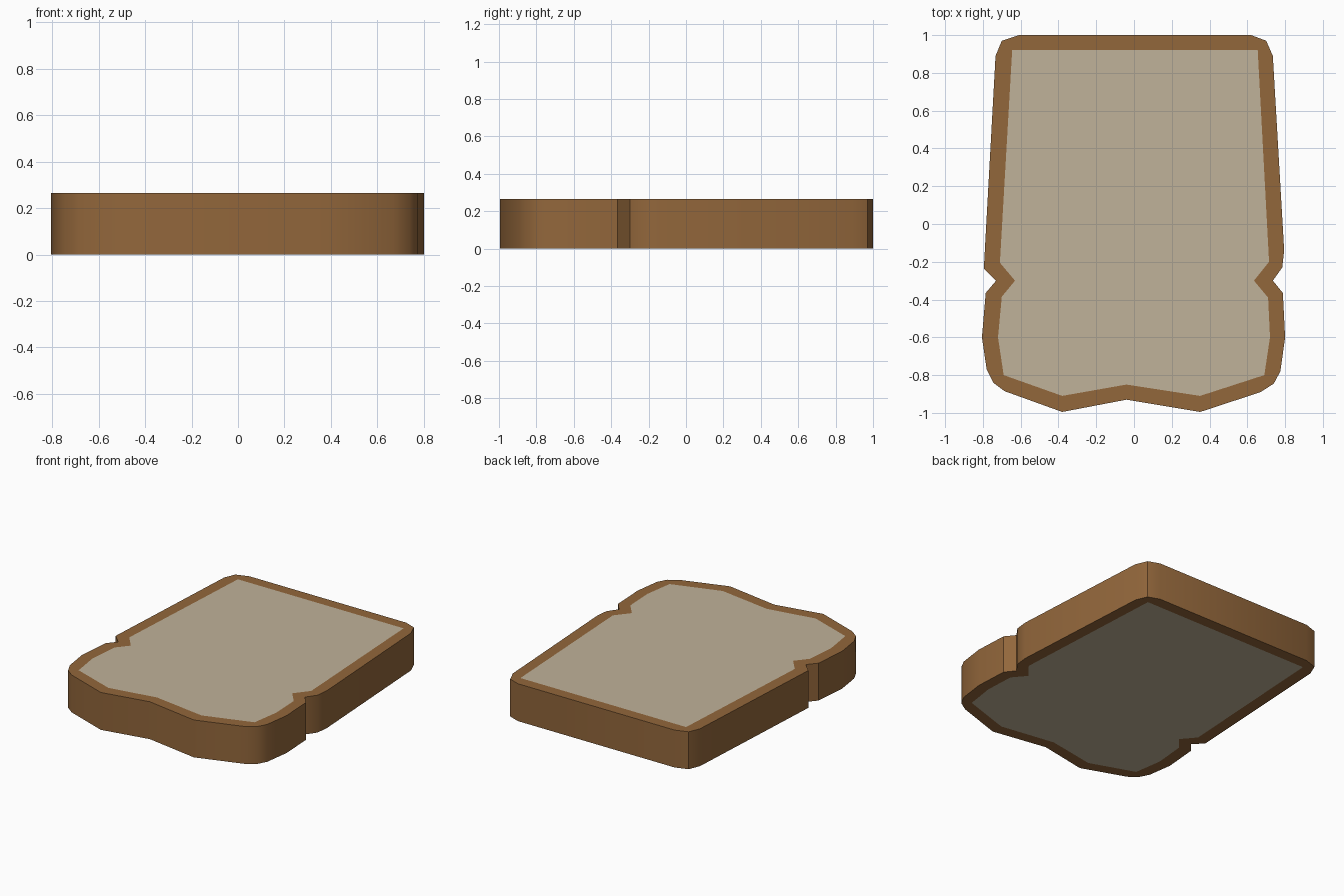
import bpy, bmesh
from mathutils import Vector
from mathutils.geometry import tessellate_polygon

if "Cube" in bpy.data.objects:
    bpy.data.objects.remove(bpy.data.objects["Cube"])

THICK = 0.265

# Outlines seen from above, counter-clockwise from the top left corner
OUTER = [(-0.61, 1.0), (-0.70, 0.97), (-0.733, 0.89), (-0.795, -0.235), (-0.73, -0.30),
         (-0.785, -0.365), (-0.805, -0.60), (-0.78, -0.77), (-0.745, -0.84), (-0.685, -0.885),
         (-0.38, -0.995), (-0.04, -0.93), (0.35, -0.995), (0.67, -0.89), (0.74, -0.845),
         (0.775, -0.78), (0.80, -0.60), (0.788, -0.365), (0.735, -0.30), (0.785, -0.23),
         (0.795, -0.14), (0.735, 0.89), (0.70, 0.97), (0.62, 1.0)]
INNER = [(-0.645, 0.92), (-0.71, -0.205), (-0.63, -0.30), (-0.70, -0.385), (-0.72, -0.60),
         (-0.69, -0.80), (-0.38, -0.91), (-0.04, -0.85), (0.35, -0.91), (0.69, -0.80),
         (0.72, -0.60), (0.71, -0.39), (0.635, -0.30), (0.715, -0.20), (0.655, 0.92)]


def material(name, color):
    m = bpy.data.materials.new(name)
    m.diffuse_color = (*color, 1)
    m.use_nodes = True
    m.node_tree.nodes["Principled BSDF"].inputs["Base Color"].default_value = m.diffuse_color
    return m


def slab(name, loops, mat):
    """Upright prism from an outline, with optional hole outlines."""
    bm = bmesh.new()
    low, high = [], []
    for loop in loops:
        a = [bm.verts.new((x, y, 0)) for x, y in loop]
        b = [bm.verts.new((x, y, THICK)) for x, y in loop]
        for i in range(len(a)):
            j = (i + 1) % len(a)
            bm.faces.new((a[i], a[j], b[j], b[i]))
        low += a
        high += b
    for tri in tessellate_polygon([[Vector((x, y, 0)) for x, y in l] for l in loops]):
        for ring in (low, high):
            bm.faces.new([ring[i] for i in tri])
    bmesh.ops.recalc_face_normals(bm, faces=bm.faces[:])
    me = bpy.data.meshes.new(name)
    bm.to_mesh(me)
    bm.free()
    me.materials.append(mat)
    ob = bpy.data.objects.new(name, me)
    bpy.context.collection.objects.link(ob)
    bpy.ops.object.select_all(action='DESELECT')
    ob.select_set(True)
    bpy.context.view_layer.objects.active = ob
    bpy.ops.object.shade_smooth_by_angle(angle=0.6)
    return ob


# Brown rim around the slice, and the pale filling inside it
slab("crust", [OUTER, INNER], material("crust brown", (0.29, 0.135, 0.044)))
slab("crumb", [INNER], material("crumb beige", (0.53, 0.445, 0.32)))
